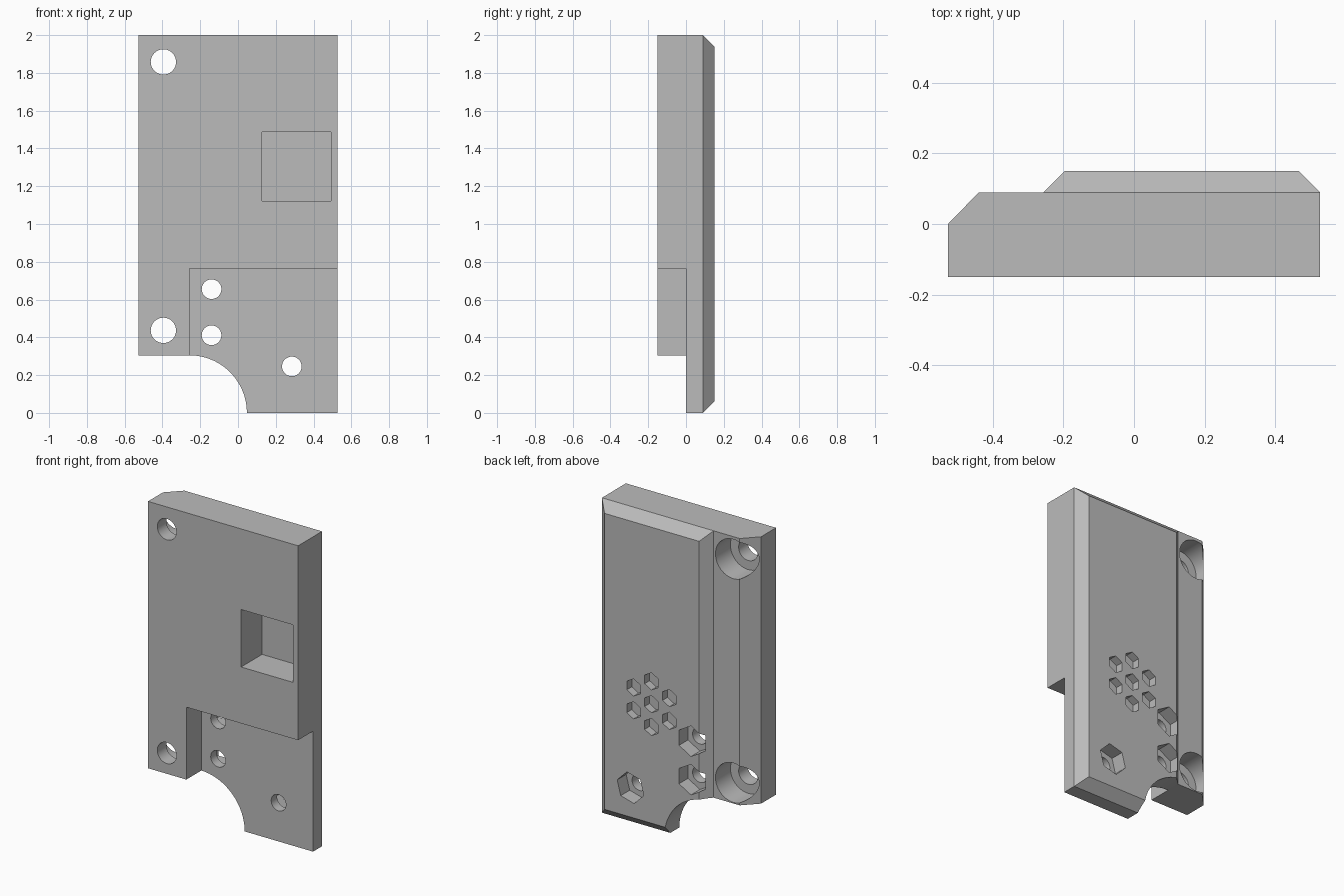
import bpy, bmesh
from math import sin, cos, pi, radians

if "Cube" in bpy.data.objects:
    bpy.data.objects.remove(bpy.data.objects["Cube"], do_unlink=True)

grey = bpy.data.materials.new("plain_grey")
grey.use_nodes = True
grey.diffuse_color = (0.5, 0.5, 0.5, 1)
grey.node_tree.nodes["Principled BSDF"].inputs["Base Color"].default_value = grey.diffuse_color


def prism(name, points, axis, low, high):
    """Solid made by sweeping a flat outline along one axis."""
    place = {"x": lambda a, b, c: (c, a, b),
             "y": lambda a, b, c: (a, c, b),
             "z": lambda a, b, c: (a, b, c)}[axis]
    bm = bmesh.new()
    ends = [[bm.verts.new(place(a, b, c)) for a, b in points] for c in (low, high)]
    bm.faces.new(ends[0])
    bm.faces.new(ends[1])
    n = len(points)
    for i in range(n):
        j = (i + 1) % n
        bm.faces.new((ends[0][i], ends[0][j], ends[1][j], ends[1][i]))
    bmesh.ops.recalc_face_normals(bm, faces=bm.faces)
    mesh = bpy.data.meshes.new(name)
    bm.to_mesh(mesh)
    bm.free()
    mesh.materials.append(grey)
    obj = bpy.data.objects.new(name, mesh)
    bpy.context.collection.objects.link(obj)
    return obj


def ring(x, z, r, sides, start=90):
    return [(x + r * cos(radians(start) + 2 * pi * i / sides),
             z + r * sin(radians(start) + 2 * pi * i / sides)) for i in range(sides)]


def rect(x0, x1, z0, z1):
    return [(x0, z0), (x1, z0), (x1, z1), (x0, z1)]


def cut(points, axis, low, high):
    """Remove a prism from the body."""
    cutter = prism("cutter", points, axis, low, high)
    cutter.hide_render = True
    mod = body.modifiers.new("cut", "BOOLEAN")
    mod.operation = "DIFFERENCE"
    mod.solver = "EXACT"
    mod.object = cutter
    bpy.ops.object.modifier_apply(modifier=mod.name)
    bpy.data.objects.remove(cutter, do_unlink=True)


# Body with bevelled raised back panel
half = 0.5275
body = prism("mounting_plate",
             [(-half, -0.15), (half, -0.15), (half, 0.09), (0.467, 0.15),
              (-0.197, 0.15), (-0.257, 0.09), (-0.44, 0.09), (-half, 0)], "z", 0, 2)
bpy.context.view_layer.objects.active = body
body.select_set(True)

# Top and bottom bevels of the back panel
cut([(0.05, 2.04), (0.21, 1.88), (0.25, 2.1)], "x", -1, 1)
cut([(0.05, -0.04), (0.21, 0.12), (0.25, -0.1)], "x", -1, 1)

# Front step and rounded corner notch
corner, radius = -0.258, 0.305
cut(rect(corner, 1, -0.5, 0.765), "y", -0.5, 0)
arc = [(corner + radius * cos(t * pi / 64), radius * sin(t * pi / 64)) for t in range(33)]
cut([(-0.8, -0.2), (corner + radius, -0.2)] + arc + [(-0.8, radius)], "y", -0.5, 0.5)

# Square front pocket
cut(rect(0.127, 0.493, 1.123, 1.488), "y", -0.5, 0.06)

# Counterbored mounting holes
for z in (0.437, 1.858):
    cut(ring(-0.395, z, 0.067, 48), "y", -0.5, 0.5)
    cut(ring(-0.395, z, 0.125, 48), "y", -0.06, 0.5)

# Screw holes with hexagonal nut pockets
for x, z, turn in ((-0.14, 0.655, 90), (-0.14, 0.411, 90), (0.285, 0.246, 75)):
    cut(ring(x, z, 0.052, 36), "y", -0.5, 0.5)
    cut(ring(x, z, 0.097, 6, turn), "y", 0.06, 0.5)

# Cluster of small hexagonal recesses
cx, cz = 0.138, 0.816
for x, z in [(cx, cz)] + ring(cx, cz, 0.145, 6):
    cut(ring(x, z, 0.055, 6), "y", 0.1, 0.5)

bpy.ops.object.shade_smooth_by_angle(angle=radians(30))
